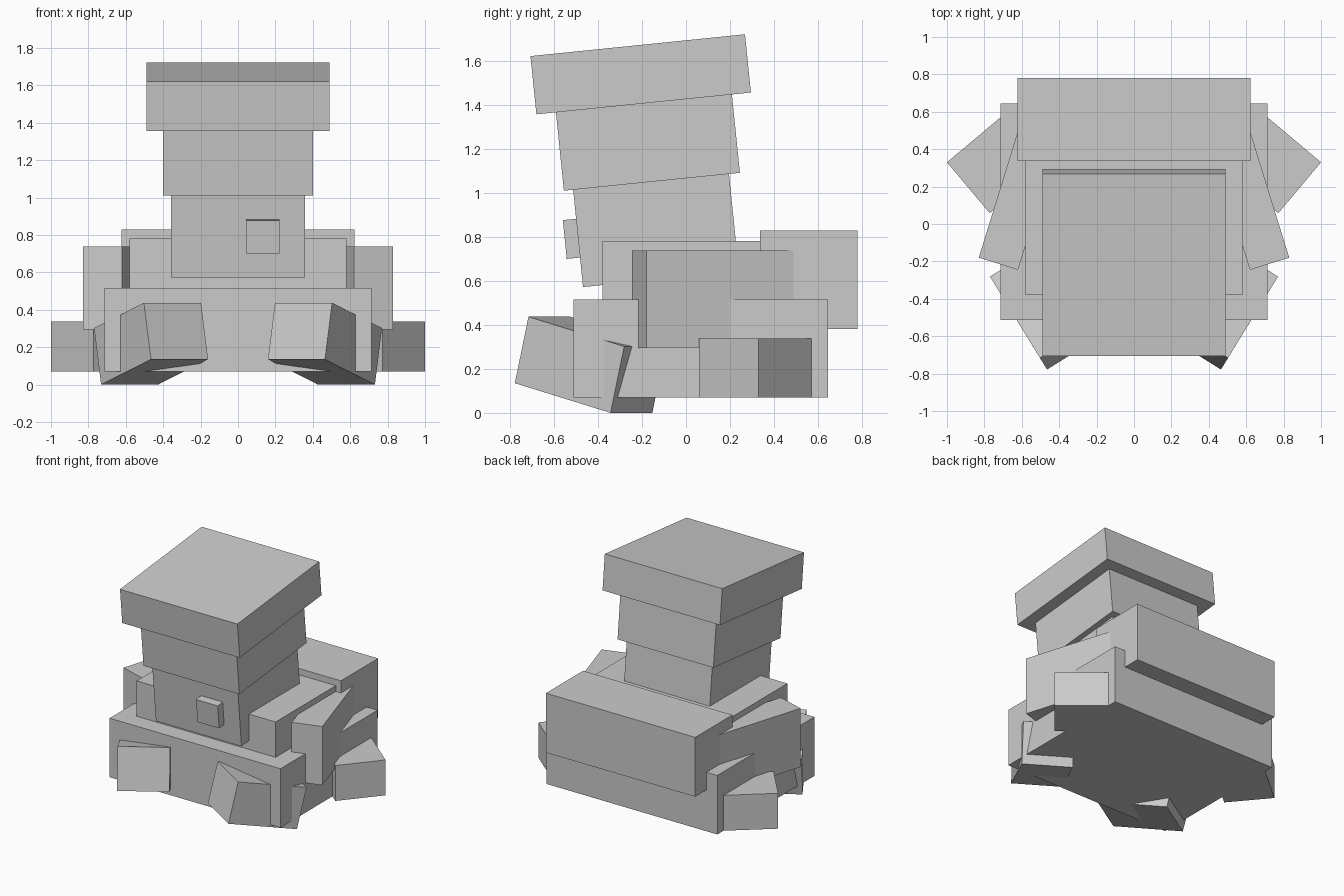
import bpy, bmesh, math
from mathutils import Matrix, Vector

if "Cube" in bpy.data.objects:
    bpy.data.objects.remove(bpy.data.objects["Cube"])

stone = bpy.data.materials.new("plain grey")
stone.diffuse_color = (0.6, 0.6, 0.6, 1)
stone.use_nodes = True
stone.node_tree.nodes["Principled BSDF"].inputs["Base Color"].default_value = stone.diffuse_color


def block(name, corner, a, b, c):
    """Cube stretched from one corner along three edge vectors."""
    m = Matrix((a, b, c)).transposed().to_4x4()
    m.translation = Vector(corner) + (Vector(a) + Vector(b) + Vector(c)) / 2
    bm = bmesh.new()
    bmesh.ops.create_cube(bm, size=1, matrix=m)
    bmesh.ops.recalc_face_normals(bm, faces=bm.faces)
    me = bpy.data.meshes.new(name)
    bm.to_mesh(me)
    bm.free()
    me.materials.append(stone)
    ob = bpy.data.objects.new(name, me)
    bpy.context.collection.objects.link(ob)
    return ob


def straight(name, half_x, y0, y1, z0, z1):
    block(name, (-half_x, y0, z0), (2 * half_x, 0, 0), (0, y1 - y0, 0), (0, 0, z1 - z0))


def pair(name, corner, a, b, c):
    """The same block on both sides."""
    for side, s in (("right", 1), ("left", -1)):
        block(f"{name}_{side}", *[(s * v[0], v[1], v[2]) for v in (corner, a, b, c)])


# Level body blocks
straight("base", 0.713, -0.512, 0.645, 0.07, 0.515)
straight("upper_body", 0.58, -0.38, 0.42, 0.45, 0.782)
straight("back_block", 0.623, 0.337, 0.78, 0.382, 0.83)

# Leaning tower, each block placed by its lower front edge
tilt = math.radians(5.8)
back = Vector((0, math.cos(tilt), math.sin(tilt)))
up = Vector((0, -math.sin(tilt), math.cos(tilt)))


def leaning(name, x0, x1, y, z, depth, height):
    block(name, (x0, y, z), (x1 - x0, 0, 0), back * depth, up * height)


leaning("tower_lower", -0.357, 0.357, -0.468, 0.572, 0.712, 0.46)
leaning("tower_middle", -0.40, 0.40, -0.555, 1.01, 0.804, 0.36)
leaning("tower_cap", -0.49, 0.49, -0.68, 1.357, 0.98, 0.266)
leaning("front_knob", 0.042, 0.222, -0.542, 0.70, 0.12, 0.177)

# Angled side panels
r = math.radians(17.2)
pair("side_panel", (0.83, -0.18, 0.295),
     (-0.22 * math.cos(r), -0.22 * math.sin(r), 0),
     (-0.8 * math.sin(r), 0.8 * math.cos(r), 0), (0, 0, 0.443))

# Rear feet turned outwards
r = math.radians(40)
pair("rear_foot", (1.0, 0.33, 0.07),
     (-0.355 * math.sin(r), -0.355 * math.cos(r), 0),
     (-0.45 * math.cos(r), 0.45 * math.sin(r), 0), (0, 0, 0.267))

# Front feet, turned outwards and tipped up
pair("front_foot", (0.465, -0.778, 0.135),
     (-0.305, 0.19, 0), (0.267, 0.435, -0.135), (0.038, 0.062, 0.302))
